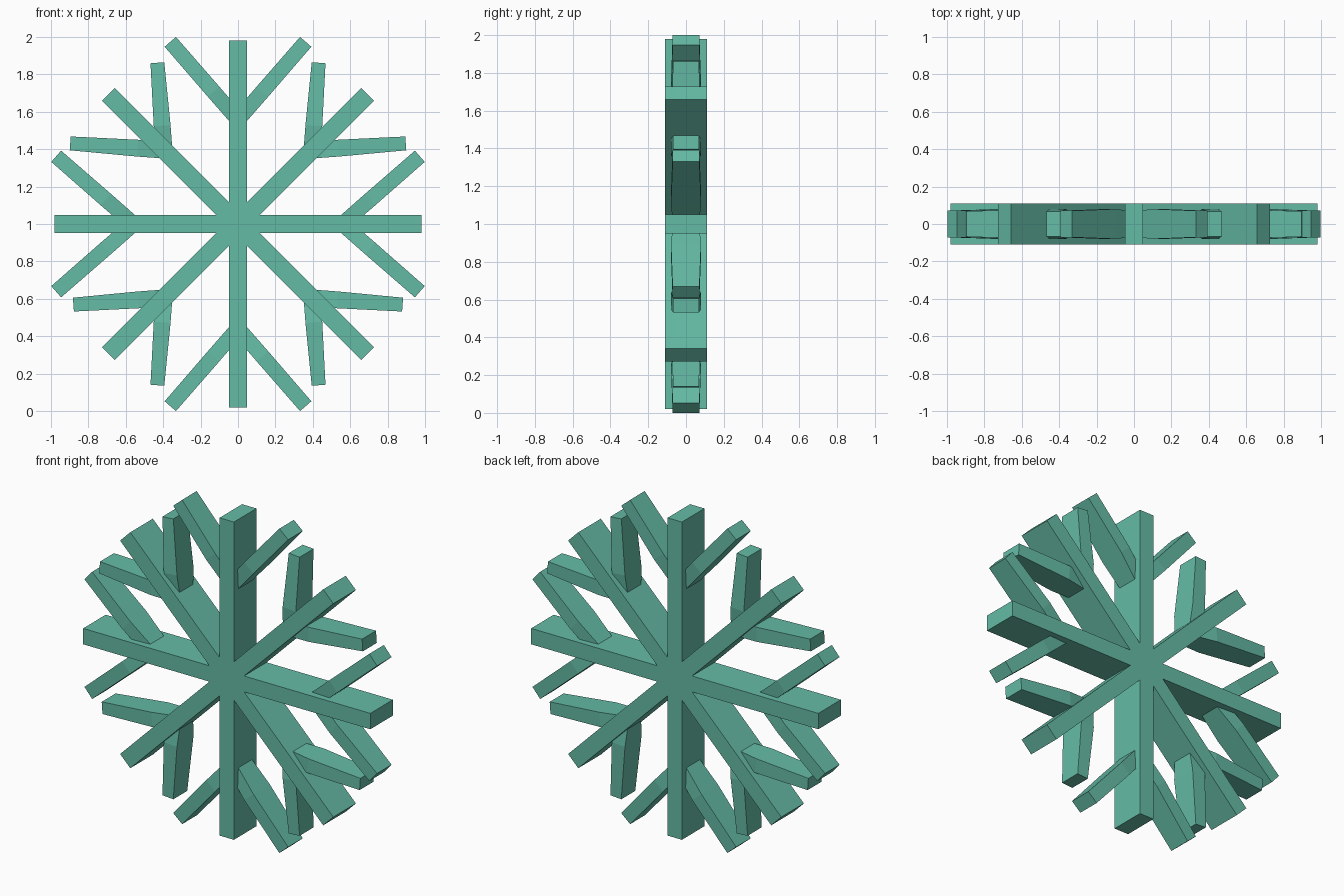
import bpy, bmesh, math
from mathutils import Vector

if "Cube" in bpy.data.objects:
    bpy.data.objects.remove(bpy.data.objects["Cube"])

CZ = 1.0  # height of the snowflake centre
mat = bpy.data.materials.new("frost_green")
mat.diffuse_color = (0.13, 0.50, 0.38, 1)
mat.use_nodes = True
mat.node_tree.nodes["Principled BSDF"].inputs["Base Color"].default_value = mat.diffuse_color


def finish(bm, name):
    bmesh.ops.recalc_face_normals(bm, faces=bm.faces)
    me = bpy.data.meshes.new(name)
    bm.to_mesh(me)
    bm.free()
    me.materials.append(mat)
    ob = bpy.data.objects.new(name, me)
    ob.location.z = CZ
    bpy.context.collection.objects.link(ob)


# Eight-armed core: one star outline, extruded in depth
def star(name, length, half_w, half_d):
    bm = bmesh.new()
    valley = half_w / math.sin(math.pi / 8)
    pts = []
    for k in range(8):
        a = k * math.pi / 4
        d = Vector((math.cos(a), 0, math.sin(a)))
        n = Vector((-d.z, 0, d.x))
        v = a + math.pi / 8
        pts += [d * length - n * half_w, d * length + n * half_w,
                Vector((math.cos(v), 0, math.sin(v))) * valley]
    face = bm.faces.new([bm.verts.new(p + Vector((0, -half_d, 0))) for p in pts])
    ext = bmesh.ops.extrude_face_region(bm, geom=[face], use_keep_orig=True)
    moved = [g for g in ext["geom"] if isinstance(g, bmesh.types.BMVert)]
    bmesh.ops.translate(bm, verts=moved, vec=(0, 2 * half_d, 0))
    finish(bm, name)


# Side branch: rectangular sections (fraction along, half width, half depth)
def branch(name, root, tip, sections):
    bm = bmesh.new()
    r, t = Vector((root[0], 0, root[1])), Vector((tip[0], 0, tip[1]))
    d = (t - r).normalized()
    n = Vector((-d.z, 0, d.x))
    rings = []
    for f, w, h in sections:
        c = r.lerp(t, f)
        rings.append([bm.verts.new(c + n * (w * s) + Vector((0, h * u, 0)))
                      for s, u in ((1, 1), (1, -1), (-1, -1), (-1, 1))])
    for a, b in zip(rings, rings[1:]):
        for i in range(4):
            j = (i + 1) % 4
            bm.faces.new((a[i], a[j], b[j], b[i]))
    bm.faces.new(rings[0])
    bm.faces.new(rings[-1])
    finish(bm, name)


star("snowflake_arms", 0.98, 0.049, 0.11)

straight = [(0, 0.040, 0.064), (0.36, 0.041, 0.08), (1, 0.040, 0.071)]
tapered = [(0, 0.045, 0.06), (0.33, 0.045, 0.08), (1, 0.037, 0.068)]

for sx in (-1, 1):
    for sz in (-1, 1):
        # Branches on the upright and level arms
        branch("upright_arm_branch", (0, sz * 0.557), (sx * 0.362, sz * 0.974), straight)
        branch("level_arm_branch", (sx * 0.557, 0), (sx * 0.972, sz * 0.362), straight)
        # Branches on the diagonal arms
        branch("diagonal_upper_branch", (sx * 0.393, sz * 0.36), (sx * 0.431, sz * 0.862), tapered)
        reach = 0.897 if sz > 0 else 0.88
        branch("diagonal_side_branch", (sx * 0.36, sz * 0.393), (sx * reach, sz * 0.431), tapered)
